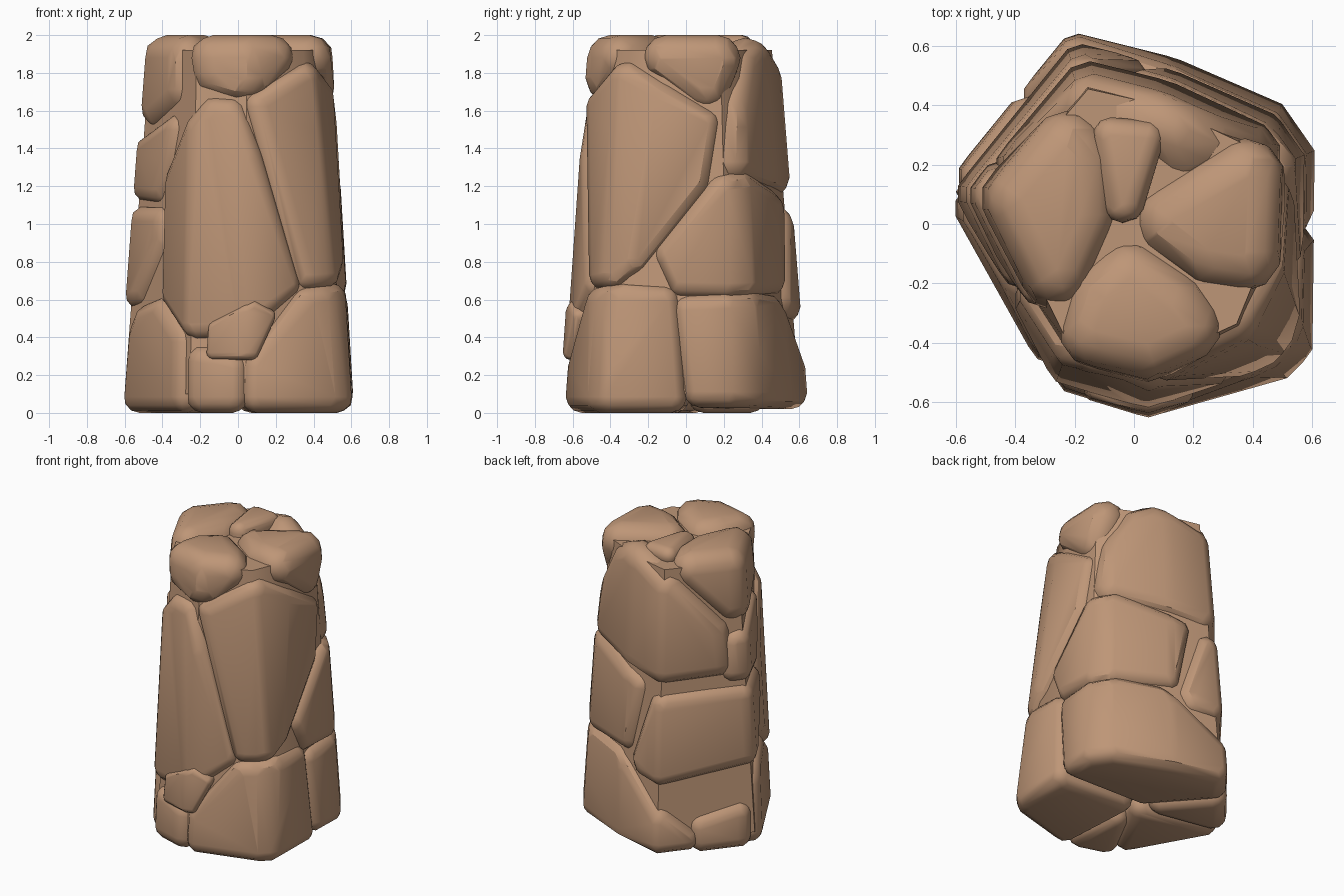
import bpy, bmesh, math
from itertools import combinations
from mathutils import Vector

cube = bpy.data.objects.get("Cube")
if cube:
    bpy.data.objects.remove(cube, do_unlink=True)

# Single sandstone colour
stone_mat = bpy.data.materials.new("tan stone")
stone_mat.use_nodes = True
tan = (0.515, 0.305, 0.185, 1)
stone_mat.diffuse_color = tan
bsdf = next(n for n in stone_mat.node_tree.nodes if n.type == 'BSDF_PRINCIPLED')
bsdf.inputs["Base Color"].default_value = tan
bsdf.inputs["Roughness"].default_value = 0.9


def hull_mesh(points):
    """Convex hull of a point cloud as a bmesh."""
    bm = bmesh.new()
    for p in points:
        bm.verts.new(p)
    bmesh.ops.remove_doubles(bm, verts=bm.verts[:], dist=0.0005)
    bmesh.ops.convex_hull(bm, input=bm.verts[:])
    loose = [v for v in bm.verts if not v.link_faces]
    bmesh.ops.delete(bm, geom=loose, context='VERTS')
    bmesh.ops.recalc_face_normals(bm, faces=bm.faces[:])
    return bm


def hull_planes(points):
    """Outward planes (normal, distance) of a convex hull."""
    bm = hull_mesh(points)
    centre = sum(points, Vector()) / len(points)
    planes = []
    for f in bm.faces:
        f.normal_update()
        n, p = f.normal.copy(), f.verts[0].co.copy()
        if n.dot(p - centre) < 0:
            n.negate()
        d = n.dot(p)
        if not any(n.dot(m) > 0.9999 and abs(d - e) < 0.001 for m, e in planes):
            planes.append((n, d))
    bm.free()
    return planes


def corners(planes, inset):
    """Corner points of the solid inside all planes, moved in by inset."""
    planes = [(n, d - inset) for n, d in planes]
    found = []
    for (a, da), (b, db), (c, dc) in combinations(planes, 3):
        bc = b.cross(c)
        det = a.dot(bc)
        if abs(det) < 0.001:
            continue
        p = (bc * da + c.cross(a) * db + a.cross(b) * dc) / det
        if all(n.dot(p) <= d + 0.0002 for n, d in planes):
            found.append(p)
    return found


def add_object(name, bm):
    mesh = bpy.data.meshes.new(name)
    bmesh.ops.dissolve_limit(bm, angle_limit=math.radians(3),
                             verts=bm.verts[:], edges=bm.edges[:])
    bm.to_mesh(mesh)
    bm.free()
    mesh.materials.append(stone_mat)
    obj = bpy.data.objects.new(name, mesh)
    bpy.context.collection.objects.link(obj)


# Overall tapering pillar outline
base_ring = [(-.22, .66), (.14, .57), (.51, .41), (.62, .25), (.61, -.44),
             (.52, -.53), (.05, -.66), (-.28, -.56), (-.66, .12)]
top_ring = [(-.17, .5), (.1, .44), (.4, .3), (.5, .2), (.49, -.1),
            (.38, -.37), (.05, -.52), (-.24, -.45), (-.51, .1)]
pillar = [Vector((x, y, 0)) for x, y in base_ring]
pillar += [Vector((x, y, 2)) for x, y in top_ring]
pillar_planes = hull_planes(pillar)
side_planes = [(n, d) for n, d in pillar_planes if abs(n.z) < 0.9]

# Small ball that rounds the stone edges
ball_bm = bmesh.new()
bmesh.ops.create_icosphere(ball_bm, subdivisions=2, radius=1)
ball = [v.co.copy() for v in ball_bm.verts]
ball_bm.free()


def surface_point(angle, z, radius=None):
    """Point on the pillar side, or on its top when a radius is given."""
    a = math.radians(angle)
    out = Vector((math.cos(a), math.sin(a), 0))
    if radius is None:
        radius = min((d - n.z * z) / n.dot(out)
                     for n, d in side_planes if n.dot(out) > 0.05)
    return out * radius + Vector((0, 0, z))


def add_stone(name, outline, radius=0.085, swell=0.0):
    """Rounded stone: the pillar trimmed square to the surface along each
    outline edge. Neighbours overlap a little, leaving shallow grooves."""
    pts = [surface_point(*o) for o in outline]
    centre = sum(pts, Vector()) / len(pts)
    cuts = [(-Vector((centre.x, centre.y, 0)).normalized(), 0)]
    for i, p in enumerate(pts):
        q = pts[i - 1]
        inward = Vector((p.x + q.x, p.y + q.y, 0))
        if max(p.z, q.z) > 1.99:
            inward = p - Vector((0, 0, 1.2))
        n = (p - q).cross(inward).normalized()
        d = n.dot(p)
        if sum(n.dot(v) - d for v in pts) > 0:
            n, d = -n, -d
        cuts.append((n, d + 0.02))
    shell = [(n, d + swell) for n, d in pillar_planes]
    for r in (radius, radius / 2, radius / 4):
        core_pts = corners(shell + cuts, r)
        if len(core_pts) > 3:
            add_object(name, hull_mesh([p + b * r for p in core_pts for b in ball]))
            return


# Inner core behind the joints
add_object("core", hull_mesh([Vector((p.x * .91, p.y * .91, .1 + p.z * .91))
                              for p in pillar]))

# Each outline corner: angle round the pillar, height, optional top radius
# Front stones
add_stone("front_slab", [(-114, 1.66), (-84, 1.64), (-57, .66), (-84, .42),
                         (-118, .4), (-150, .62), (-152, 1.2)])
add_stone("right_column", [(-83, 1.65), (-40, 1.87), (20, 1.54), (15, 1.25),
                           (-18, .84), (-35, .68), (-57, .66)])
add_stone("front_nub", [(-105, .3), (-104, .46), (-82, .58), (-72, .52), (-82, .3)],
          0.04, 0.015)
add_stone("front_base", [(-117, -.3), (-118, .36), (-86, .28), (-86, -.3)])
add_stone("front_right_base", [(-87, -.3), (-86, .24), (-57, .64), (-35, .67),
                               (-6, .65), (1, -.3)])
add_stone("front_left_base", [(243, -.3), (242, .38), (209, .61), (175, .54),
                              (168, .4), (166, -.3)])

# Back and right stones
add_stone("right_middle", [(-8, .63), (-17, .83), (15, 1.23), (35, 1.27), (66, 1.2),
                           (95, 1.12), (84, .64), (25, .62)])
add_stone("back_right_base", [(1, .05), (-6, .6), (38, .63), (80, .6),
                              (132, .1), (130, .04), (70, .04)])
add_stone("back_upper", [(19, 1.26), (21, 1.56), (33, 1.86), (60, 1.97), (97, 1.96),
                         (120, 1.86), (164, 1.44), (166, 1.13), (108, 1.13),
                         (66, 1.19)], 0.11)
add_stone("back_left_block", [(87, .6), (104, 1.1), (166, 1.08), (209, 1.09),
                              (209, .64), (178, .58), (162, .29), (112, .26),
                              (99, .38)])

# Left side stones
add_stone("left_bulge", [(155, 1.14), (158, 1.42), (190, 1.53), (242, 1.68),
                         (210, 1.2), (207, 1.11)])
add_stone("left_base", [(134, -.3), (128, .22), (170, .32), (168, -.3)])

# Crown stones
add_stone("front_crown", [(-117, 1.72), (-90, 1.65), (-72, 1.68), (-40, 1.9),
                          (-42, 2, .46), (-55, 2, .1), (-115, 2, .08),
                          (-134, 2, .32)], 0.12)
add_stone("right_crown", [(-37, 1.9), (18, 1.54), (27, 1.62), (38, 1.88),
                          (72, 2, .36), (75, 2, .03), (-50, 2, .1),
                          (-40, 2, .42)], 0.12)
add_stone("left_crown", [(120, 1.86), (164, 1.46), (190, 1.52), (240, 1.7),
                         (230, 2, .32), (215, 2, .11), (108, 2, .32)], 0.12)
add_stone("back_crown", [(74, 2, .37), (110, 2, .4), (170, 2, .08), (80, 2, .04)],
          0.06)

# Soft facets with crisp breaks
bpy.ops.object.select_all(action='DESELECT')
for obj in bpy.context.collection.objects:
    if obj.type == 'MESH' and stone_mat.name in obj.data.materials:
        obj.select_set(True)
        bpy.context.view_layer.objects.active = obj
bpy.ops.object.shade_smooth_by_angle(angle=math.radians(28))
